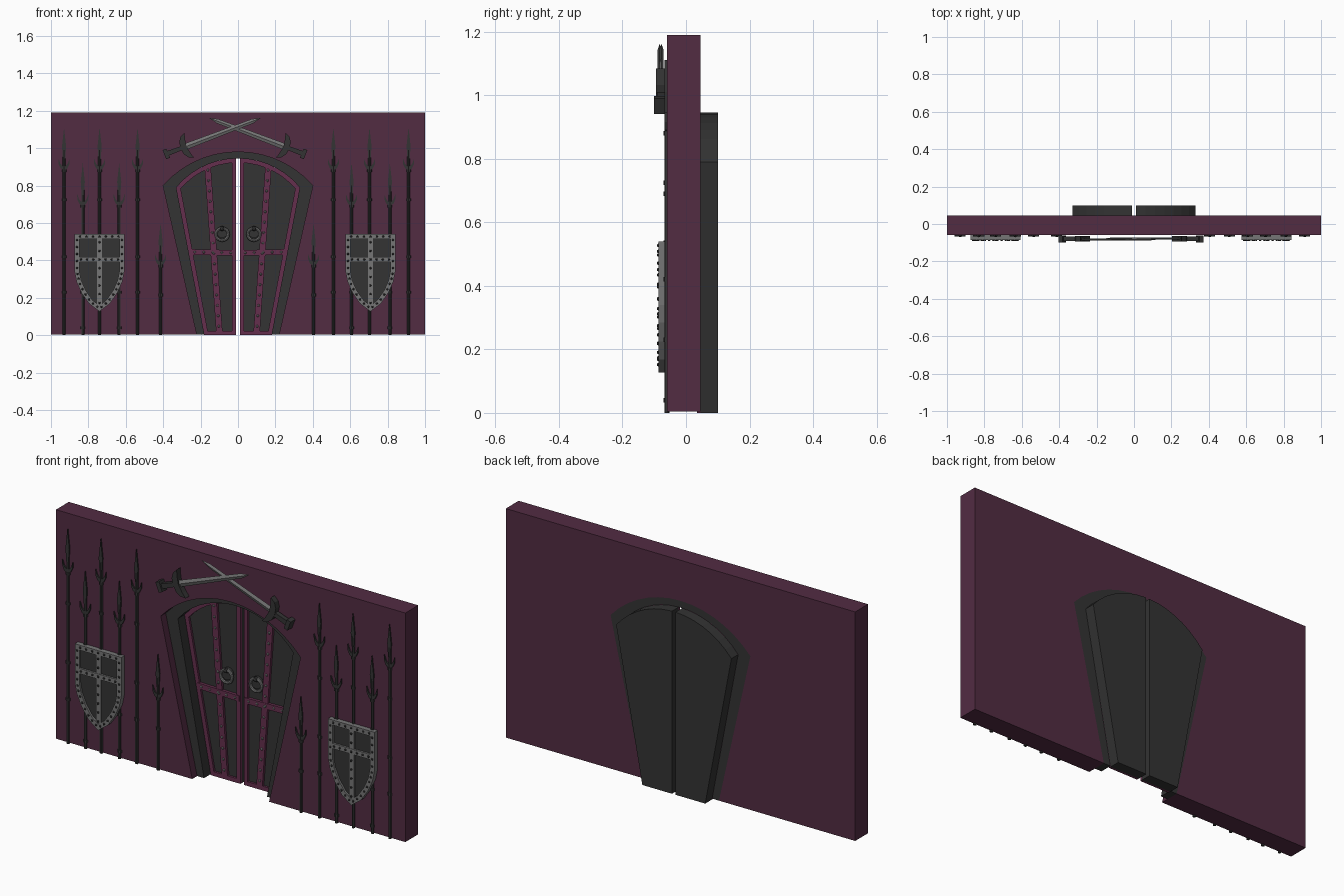
import bpy, bmesh, math
from mathutils import Vector, Matrix

if "Cube" in bpy.data.objects:
    bpy.data.objects.remove(bpy.data.objects["Cube"])


def material(name, c):
    m = bpy.data.materials.new(name)
    m.diffuse_color = (*c, 1)
    m.use_nodes = True
    m.node_tree.nodes["Principled BSDF"].inputs["Base Color"].default_value = m.diffuse_color
    return m


PURPLE = material("purple_wall", (0.085, 0.025, 0.055))
TRIM = material("purple_trim", (0.13, 0.028, 0.075))
DARK = material("dark_iron", (0.033, 0.033, 0.033))
STEEL = material("steel", (0.18, 0.18, 0.18))


def finish(name, bm, mat):
    bmesh.ops.recalc_face_normals(bm, faces=bm.faces)
    me = bpy.data.meshes.new(name)
    bm.to_mesh(me)
    bm.free()
    me.materials.append(mat)
    ob = bpy.data.objects.new(name, me)
    bpy.context.collection.objects.link(ob)
    return ob


def add_prism(bm, pts, y0, y1):
    a = [bm.verts.new((x, y0, z)) for x, z in pts]
    b = [bm.verts.new((x, y1, z)) for x, z in pts]
    n = len(pts)
    bm.faces.new(a)
    bm.faces.new(b[::-1])
    for i in range(n):
        j = (i + 1) % n
        bm.faces.new((a[i], b[i], b[j], a[j]))


def prisms(name, shapes, y0, y1, mat):
    bm = bmesh.new()
    for s in shapes:
        add_prism(bm, s, y0, y1)
    return finish(name, bm, mat)


def ring(name, outer, inner, y0, y1, mat):
    bm = bmesh.new()
    n = len(outer)
    loops = [[bm.verts.new((x, y, z)) for x, z in p]
             for p, y in ((outer, y0), (outer, y1), (inner, y1), (inner, y0))]
    for k in range(4):
        p, q = loops[k], loops[(k + 1) % 4]
        for i in range(n):
            j = (i + 1) % n
            bm.faces.new((p[i], p[j], q[j], q[i]))
    return finish(name, bm, mat)


def inset(pts, d):
    # Mitred inset of a closed outline
    n = len(pts)
    P = [Vector(p) for p in pts]
    area = sum(P[i].x * P[(i + 1) % n].y - P[(i + 1) % n].x * P[i].y for i in range(n))
    s = 1 if area > 0 else -1
    out = []
    for i in range(n):
        e1, e2 = (P[i] - P[i - 1]).normalized(), (P[(i + 1) % n] - P[i]).normalized()
        n1, n2 = Vector((-e1.y, e1.x)) * s, Vector((-e2.y, e2.x)) * s
        out.append(tuple(P[i] + (n1 + n2) * d / (1 + n1.dot(n2))))
    return out


def bar(p, q, w):
    p, q = Vector(p), Vector(q)
    d = (q - p).normalized() * w / 2
    v = Vector((-d.y, d.x))
    return [tuple(p + v), tuple(q + v), tuple(q - v), tuple(p - v)]


def along(p, q, n):
    p, q = Vector(p), Vector(q)
    return [tuple(p.lerp(q, (i + .5) / n)) for i in range(n)]


def studs(name, pts, y, r, mat):
    bm = bmesh.new()
    for x, z in pts:
        bmesh.ops.create_uvsphere(bm, u_segments=8, v_segments=4, radius=r,
                                  matrix=Matrix.Translation((x, y, z)) @ Matrix.Rotation(math.pi / 2, 4, 'X'))
    return finish(name, bm, mat)


def arch(half, spring, top, n, x0=None):
    # Arc points from +half (or down to x0) towards -half
    h = top - spring
    R = (half * half + h * h) / (2 * h)
    a = math.asin(half / R)
    b = -a if x0 is None else math.asin(x0 / R)
    return [(R * math.sin(a + (b - a) * i / n), top - R + R * math.cos(a + (b - a) * i / n))
            for i in range(n + 1)]


# Wall with the doorway cut out of its outline
Z0 = 0.005
outer = [(0.22, Z0)] + arch(0.4, 0.8, 0.98, 14) + [(-0.22, Z0)]
inner = [(0.18, Z0)] + arch(0.33, 0.79, 0.945, 14) + [(-0.18, Z0)]
prisms("wall", [[(1, Z0), (1, 1.19), (-1, 1.19), (-1, Z0)] + outer[::-1]], -0.06, 0.045, PURPLE)
prisms("door_frame", [outer + inner[::-1]], -0.02, 0.045, DARK)

# Two door leaves with border, straps, studs and knocker
for s, side in ((1, "right"), (-1, "left")):
    m = lambda pts: [(x * s, z) for x, z in pts]
    leaf = [(0.01, 0), (0.18, 0)] + arch(0.33, 0.79, 0.945, 7, 0.01)
    prisms("door_" + side, [m(leaf)], 0.045, 0.1, DARK)
    ring("door_border_" + side, m(leaf), m(inset(leaf, 0.022)), 0.034, 0.046, TRIM)
    v0, v1, h0, h1 = (0.10, 0.02), (0.163, 0.91), (0.015, 0.44), (0.255, 0.445)
    prisms("door_upright_strap_" + side, [m(bar(v0, v1, 0.034))], 0.032, 0.046, TRIM)
    prisms("door_cross_strap_" + side, [m(bar(h0, h1, 0.03))], 0.030, 0.046, TRIM)
    studs("door_studs_" + side, m(along(v0, v1, 16) + along(h0, h1, 5)), 0.031, 0.007, STEEL)
    bpy.ops.mesh.primitive_cylinder_add(vertices=16, radius=0.03, depth=0.02,
                                        location=(0.085 * s, 0.037, 0.55), rotation=(math.pi / 2, 0, 0))
    k = bpy.context.object
    k.name = "knocker_plate_" + side
    k.data.materials.append(DARK)
    bpy.ops.mesh.primitive_torus_add(major_segments=20, minor_segments=8, major_radius=0.033,
                                     minor_radius=0.008, location=(0.085 * s, 0.026, 0.54),
                                     rotation=(math.pi / 2, 0, 0))
    k = bpy.context.object
    k.name = "knocker_ring_" + side
    k.data.materials.append(STEEL)
    studs("knocker_boss_" + side, [(0.085 * s, 0.57)], 0.025, 0.014, DARK)

# Shields
for cx, side in ((-0.741, "left"), (0.708, "right")):
    half = [(0.133, 0.54), (0.133, 0.34), (0.122, 0.285), (0.095, 0.225), (0.055, 0.168)]
    shape = half + [(0, 0.127)] + [(-x, z) for x, z in half[::-1]]
    shape = [(x + cx, z) for x, z in shape]
    inn = inset(shape, 0.026)
    prisms("shield_panel_" + side, [inset(shape, 0.01)], -0.075, -0.06, DARK)
    ring("shield_rim_" + side, shape, inn, -0.086, -0.06, STEEL)
    v = ((cx, 0.15), (cx, 0.52))
    h = ((cx - 0.115, 0.405), (cx + 0.115, 0.405))
    prisms("shield_cross_" + side, [bar(*v, 0.027)], -0.083, -0.06, STEEL)
    prisms("shield_band_" + side, [bar(*h, 0.027)], -0.085, -0.06, STEEL)
    mid = inset(shape, 0.013)
    pts = along(*v, 8) + along(*h, 7)
    for i in range(len(mid)):
        p, q = mid[i], mid[(i + 1) % len(mid)]
        pts += along(p, q, max(1, round(math.dist(p, q) / 0.035)))
    studs("shield_rivets_" + side, pts, -0.086, 0.006, DARK)

# Forked spears on both sides
heights = [0.6, 1.11, 0.92, 1.11, 0.92, 1.11]
for side, xs in (("left", [-0.414, -0.537, -0.635, -0.74, -0.83, -0.93]),
                 ("right", [0.404, 0.51, 0.607, 0.703, 0.812, 0.912])):
    for i, (x, top) in enumerate(zip(xs, heights)):
        bm = bmesh.new()
        L = top - 0.12
        bmesh.ops.create_cone(bm, cap_ends=True, segments=8, radius1=0.008, radius2=0.008, depth=L,
                              matrix=Matrix.Translation((x, -0.06, L / 2)))
        for z in (top - 0.23, top - 0.385, top - 0.69, top - 0.88):
            if z > 0.04:
                bmesh.ops.create_cone(bm, cap_ends=True, segments=8, radius1=0.013, radius2=0.013,
                                      depth=0.014, matrix=Matrix.Translation((x, -0.058, z)))
        add_prism(bm, [(x - 0.006, top - 0.17), (x - 0.011, top - 0.1), (x, top),
                       (x + 0.011, top - 0.1), (x + 0.006, top - 0.17)], -0.067, -0.058)
        for s in (1, -1):
            fork = [(0, -0.23), (0.018, -0.218), (0.029, -0.195), (0.03, -0.165),
                    (0.02, -0.192), (0.012, -0.202), (0, -0.208)]
            add_prism(bm, [(x + s * u, top + w) for u, w in fork], -0.067, -0.058)
        finish(f"spear_{side}_{i + 1}", bm, DARK)

# Crossed swords above the arch
for s, side, yc in ((1, "left", -0.083), (-1, "right", -0.077)):
    P, T = Vector((-0.37, 0.968)), Vector((0.14, 1.162))
    d = (T - P).normalized()
    n = Vector((-d.y, d.x))
    L = (T - P).length

    def place(pts):
        return [((P + d * u + n * v).x * s - 0.016, (P + d * u + n * v).y) for u, v in pts]

    # Blade with a central ridge
    bm = bmesh.new()
    edge = [(0.105, -0.017), (L - 0.05, -0.012), (L, 0), (L - 0.05, 0.012), (0.105, 0.017)]
    rim = [bm.verts.new((x, yc, z)) for x, z in place(edge)]
    for dy in (-0.006, 0.006):
        a, b = [bm.verts.new((x, yc + dy, z)) for x, z in place([(0.105, 0), (L - 0.05, 0)])]
        bm.faces.new((rim[0], rim[1], b, a))
        bm.faces.new((rim[1], rim[2], b))
        bm.faces.new((rim[2], rim[3], b))
        bm.faces.new((rim[3], rim[4], a, b))
    finish("sword_blade_" + side, bm, STEEL)
    # Curved guard, grip and pommel
    arm = [(0.085, 0), (0.09, 0.035), (0.108, 0.06), (0.135, 0.072),
           (0.126, 0.045), (0.122, 0.025), (0.118, 0)]
    guard = arm + [(u, -v) for u, v in arm[-2:0:-1]]
    prisms("sword_guard_" + side, [place(guard)], -0.094, -0.064, DARK)
    prisms("sword_grip_" + side, [place([(0.01, -0.013), (0.09, -0.011), (0.09, 0.011), (0.01, 0.013)])],
           -0.092, -0.068, DARK)
    prisms("sword_pommel_" + side, [place([(-0.008, -0.026), (0.014, -0.026), (0.014, 0.026), (-0.008, 0.026)])],
           -0.1, -0.061, DARK)
